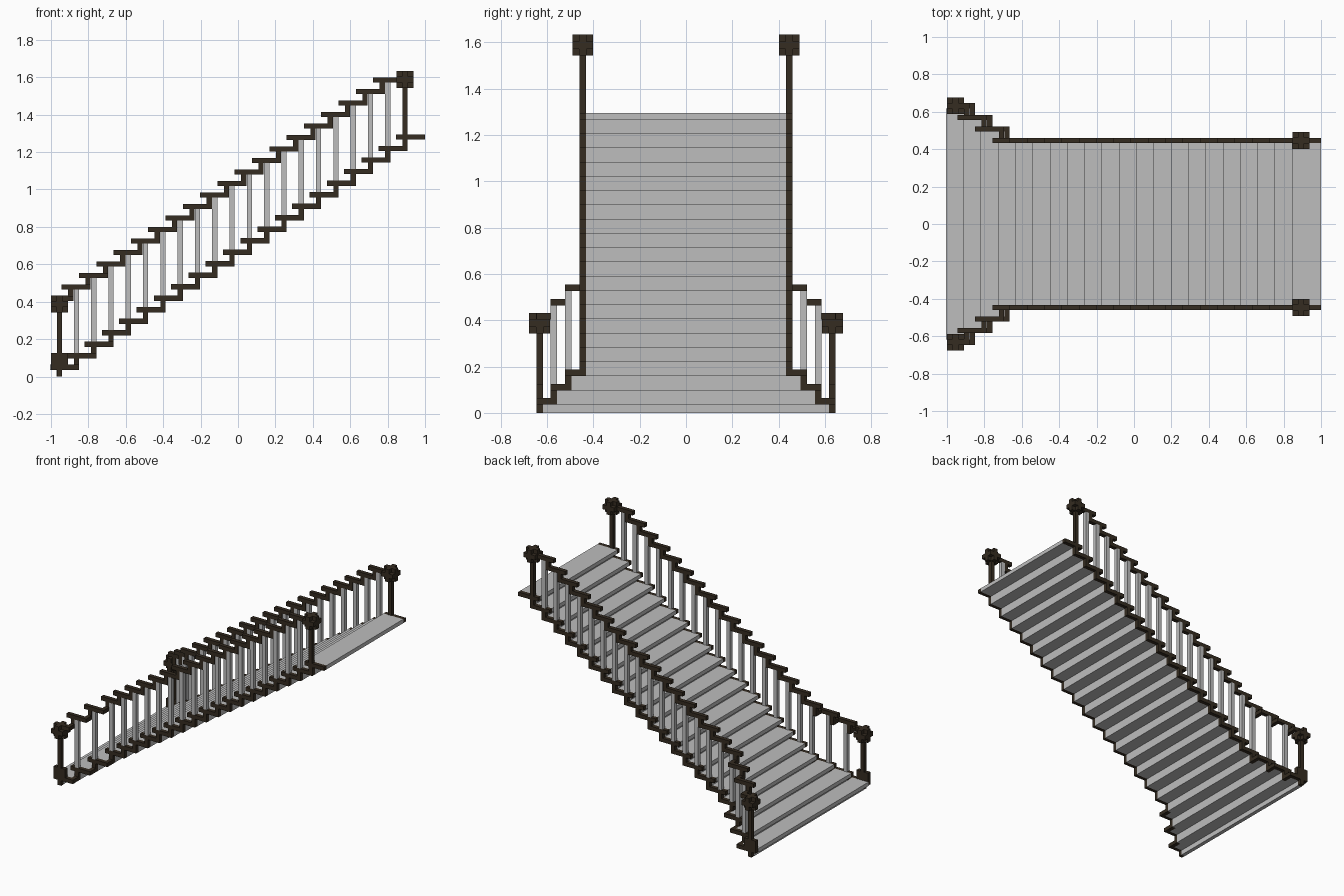
import bpy, bmesh

cube = bpy.data.objects.get("Cube")
if cube:
    bpy.data.objects.remove(cube, do_unlink=True)


def material(name, rgb):
    m = bpy.data.materials.new(name)
    m.use_nodes = True
    m.diffuse_color = (*rgb, 1)
    m.node_tree.nodes["Principled BSDF"].inputs["Base Color"].default_value = (*rgb, 1)
    return m


GREY = material("light_grey", (0.515, 0.515, 0.515))
WOOD = material("dark_wood", (0.035, 0.025, 0.015))


def build(name, boxes, mat):
    """One object from boxes given as (x0, x1, y0, y1, z0, z1)."""
    bm = bmesh.new()
    for x0, x1, y0, y1, z0, z1 in boxes:
        verts = bmesh.ops.create_cube(bm, size=1)["verts"]
        for v in verts:
            v.co.x = x1 if v.co.x > 0 else x0
            v.co.y = y1 if v.co.y > 0 else y0
            v.co.z = z1 if v.co.z > 0 else z0
    mesh = bpy.data.meshes.new(name)
    bm.to_mesh(mesh)
    bm.free()
    mesh.materials.append(mat)
    bpy.context.collection.objects.link(bpy.data.objects.new(name, mesh))


def build_pair(name, boxes, mat):
    """The same part on the back side (+y) and the front side (-y)."""
    build("back_" + name, boxes, mat)
    build("front_" + name, [(a, b, -d, -c, e, f) for a, b, c, d, e, f in boxes], mat)


STEPS = 21
RUN, RISE = 0.0925, 0.0615
DEPTH = 0.155          # tread depth, including the nosing
T = 0.028              # thickness of every bar and board
H = T / 2
RAIL_DX, RAIL_DZ = -0.03, 0.367


def right(k):          # far end of step k
    return -0.85 + RUN * k


def top(k):            # upper surface of step k
    return 0.064 + RISE * k


def side(k):           # side line, flaring out over the lowest three steps
    return 0.446 + 0.062 * max(0, 3 - max(k, 0))


# Treads and risers
treads, risers = [], []
for k in range(STEPS):
    x, z, w, w2 = right(k), top(k), side(k) - H, side(k + 1) - H
    treads.append((x - DEPTH, x - T, -w, w, z - T, z))
    treads.append((x - T, x, -w2, w2, z - T, z))
for k in range(-1, STEPS - 1):
    x, w = right(k), side(k + 1) - H
    risers.append((x - T, x, -w, w, max(0, top(k) - T), top(k + 1) - T))
build("treads", treads, GREY)
build("risers", risers, GREY)


def stepped_bar(first, last, dx, dz):
    """Zigzag bar following the steps, stepping sideways along the flare."""
    boxes = []
    for k in range(first, last + 1):
        x, z, y, y2 = right(k) + dx, top(k) + dz, side(k), side(k + 1)
        boxes.append((max(-1, x - DEPTH), x, y - H, y + H, z - T, z))
        if y2 < y:
            boxes.append((x - T, x, y2 - H, y - H, z - T, z))
        if k < last:
            boxes.append((x - T, x, y2 - H, y2 + H, z - T, top(k + 1) + dz - T))
    return boxes


# Side trim and handrails
build_pair("side_trim", stepped_bar(0, STEPS - 1, 0, 0), WOOD)
rail = stepped_bar(0, STEPS - 2, RAIL_DX, RAIL_DZ)
rail[0] = (-0.955,) + rail[0][1:]
build_pair("handrail", rail, WOOD)

# Balusters, one under the middle of each rail segment
balusters = []
for k in range(STEPS - 2):
    x, y = right(k), side(k + 1)
    balusters.append((x - T, x, y - H, y + H, top(k + 1), top(k + 1) + RAIL_DZ - T))
build_pair("balusters", balusters, GREY)


def finial(x, y, z, r=0.045):
    """Knob made of three crossed square slabs."""
    boxes = []
    for axis in range(3):
        s = [r, r, r]
        s[axis] = 0.016
        boxes.append((x - s[0], x + s[0], y - s[1], y + s[1], z - s[2], z + s[2]))
    return boxes


# Newel posts with knobs, and a foot block on the lower ones
LOW_X, HIGH_X = -0.955, 0.893
LOW_Y, HIGH_Y = side(0), side(STEPS)
build_pair("lower_post", [(LOW_X - H, LOW_X + H, LOW_Y - H, LOW_Y + H, 0, 0.36)], WOOD)
build_pair("lower_post_foot", [(-1, -0.91, LOW_Y - H, LOW_Y + H, 0.036, 0.125)], WOOD)
build_pair("upper_post", [(HIGH_X - H, HIGH_X + H, HIGH_Y - H, HIGH_Y + H, 1.22, 1.56)], WOOD)
build_pair("lower_finial", finial(LOW_X, LOW_Y, 0.387), WOOD)
build_pair("upper_finial", finial(HIGH_X, HIGH_Y, 1.588), WOOD)
